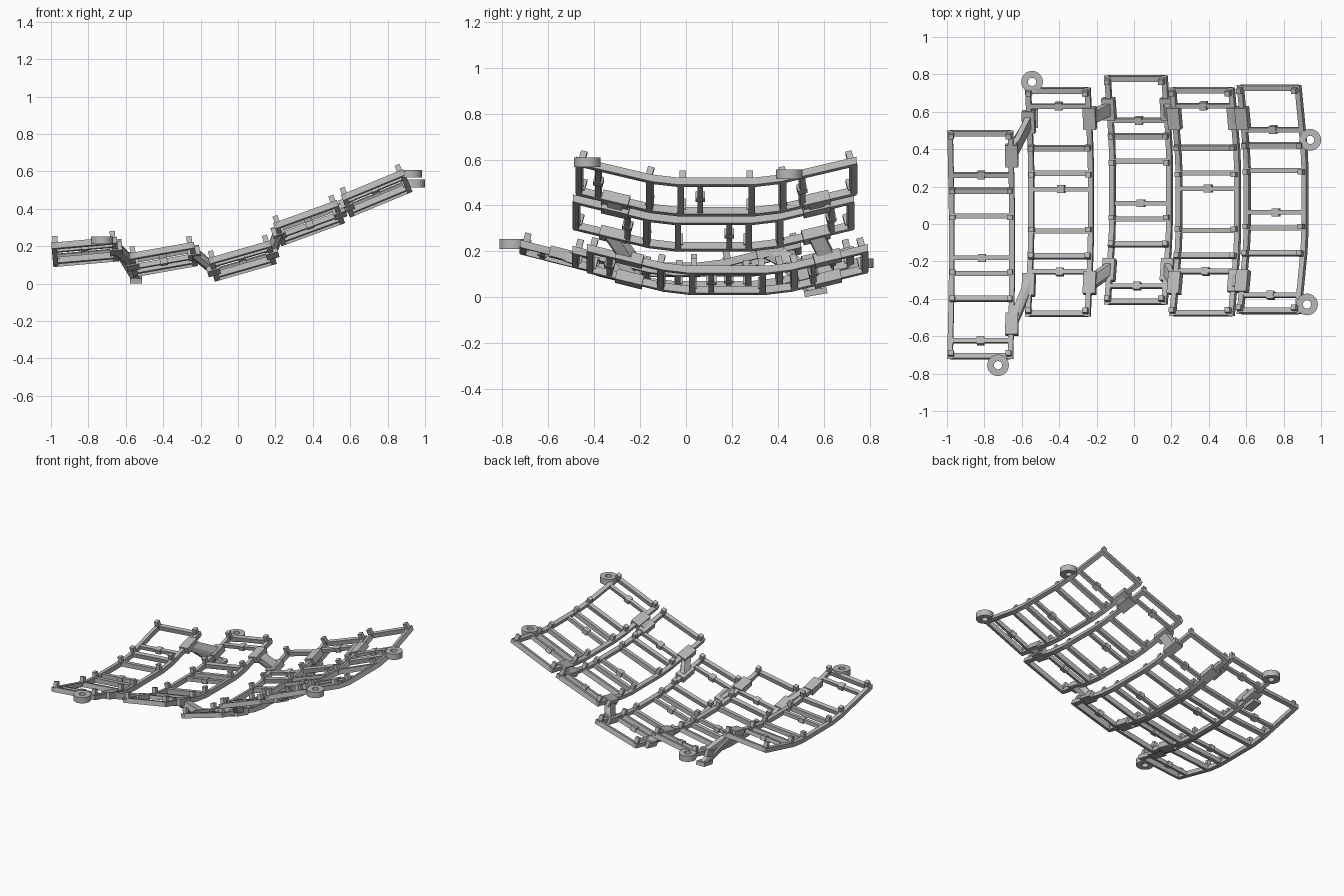
import bpy, bmesh, math
from mathutils import Matrix

cube = bpy.data.objects.get("Cube")
if cube:
    bpy.data.objects.remove(cube, do_unlink=True)

grey = bpy.data.materials.new("plain grey")
grey.use_nodes = True
COLOUR = (0.48, 0.48, 0.48, 1)
grey.diffuse_color = COLOUR
grey.node_tree.nodes["Principled BSDF"].inputs["Base Color"].default_value = COLOUR

THICK, RAIL = 0.033, 0.028
FLAT, KNEE, HALF = 0.17, 0.28, 0.612
SLOPE = math.radians(14.3)


def finish(bm, name, matrix=Matrix()):
    bmesh.ops.recalc_face_normals(bm, faces=bm.faces)
    mesh = bpy.data.meshes.new(name)
    bm.to_mesh(mesh)
    bm.free()
    mesh.materials.append(grey)
    obj = bpy.data.objects.new(name, mesh)
    bpy.context.collection.objects.link(obj)
    obj.matrix_world = matrix


def box(bm, matrix, size):
    bmesh.ops.create_cube(bm, size=1, matrix=matrix @ Matrix.Diagonal((*size, 1)))


def bend(v):
    """Height and slope angle of the cradle curve at distance v along it."""
    a, s = abs(v), math.copysign(1, v)
    if a <= FLAT:
        return 0, 0
    if a <= KNEE:
        return (a - FLAT) * math.tan(SLOPE / 2), s * SLOPE / 2
    return (KNEE - FLAT) * math.tan(SLOPE / 2) + (a - KNEE) * math.tan(SLOPE), s * SLOPE


def on_curve(u, v, lift=0):
    h, angle = bend(v)
    return Matrix.Translation((u, v, h)) @ Matrix.Rotation(angle, 4, "X") @ Matrix.Translation((0, 0, lift))


def rail(bm, u):
    """Bent side rail with a rectangular section."""
    rings = []
    for v in (-HALF, -KNEE, -FLAT, FLAT, KNEE, HALF):
        h = bend(v)[0]
        rings.append([bm.verts.new((u + du * RAIL / 2, v, h + dh))
                      for du, dh in ((-1, 0), (1, 0), (1, THICK), (-1, THICK))])
    for a, b in zip(rings, rings[1:]):
        for i in range(4):
            bm.faces.new((a[i], a[i - 1], b[i - 1], b[i]))
    bm.faces.new(rings[0])
    bm.faces.new(rings[-1])


class Column:
    def __init__(self, name, x, y, z, tilt, width, clip_side):
        self.matrix = Matrix.Translation((x, y, z)) @ Matrix.Rotation(-math.radians(tilt), 4, "Y")
        self.y, self.edge = y, width / 2 - RAIL / 2
        mid = THICK / 2
        bm = bmesh.new()
        for side in (-1, 1):
            rail(bm, side * self.edge)
        for row in (-1, 0, 1):
            centre = row * 0.447
            # key opening edges with locating pegs at both rails
            for end in (-1, 1):
                v = centre + end * 0.154
                box(bm, on_curve(0, v, mid), (width - RAIL, 0.028, THICK))
                for side in (-1, 1):
                    box(bm, on_curve(side * (self.edge - 0.008), v - end * 0.008, THICK + 0.012),
                        (0.028, 0.028, 0.05))
            # clip bar with its centre block
            v = centre + clip_side * 0.07
            box(bm, on_curve(0, v, mid), (width - RAIL, 0.024, THICK * 0.8))
            box(bm, on_curve(0, v, mid), (0.04, 0.042, THICK))
        finish(bm, name, self.matrix)

    def pad(self, side, y):
        return self.matrix @ on_curve(side * (self.edge + 0.004), y - self.y, THICK / 2)


columns = [
    Column("first_column", -0.812, -0.111, 0.104, 5, 0.352, -1),
    Column("second_column", -0.387, 0.117, 0.064, 10, 0.352, 1),
    Column("third_column", 0.042, 0.181, 0.058, 16, 0.345, -1),
    Column("fourth_column", 0.403, 0.119, 0.262, 20, 0.362, 1),
    Column("fifth_column", 0.766, 0.132, 0.422, 22.5, 0.362, -1),
]


def hull(name, blocks):
    bm = bmesh.new()
    for matrix, size in blocks:
        box(bm, matrix, size)
    result = bmesh.ops.convex_hull(bm, input=bm.verts[:])
    spare = [g for g in result["geom_interior"] + result["geom_unused"] if isinstance(g, bmesh.types.BMVert)]
    bmesh.ops.delete(bm, geom=list(set(spare)), context="VERTS")
    bmesh.ops.dissolve_limit(bm, angle_limit=0.01, verts=bm.verts[:], edges=bm.edges[:])
    finish(bm, name)


# Bridges between neighbouring columns: two pads and a tapered web
PAD, WEB = (0.068, 0.12, 0.046), (0.03, 0.065, 0.042)
bridges = [(0, 0.37, 0.55), (0, -0.54, -0.33), (1, 0.57, 0.62), (1, -0.32, -0.25),
           (2, 0.62, 0.57), (2, -0.25, -0.32), (3, 0.57, 0.57), (3, -0.31, -0.31)]
for i, y_right, y_left in bridges:
    a = columns[i].pad(1, y_right)
    b = columns[i + 1].pad(-1, y_left)
    hull("bridge_pad", [(a, PAD)])
    hull("bridge_pad", [(b, PAD)])
    hull("bridge_web", [(a, WEB), (b, WEB)])

# Low foot under the rear bridge of the first two columns, with its strut
foot = Matrix.Translation((-0.545, 0.565, 0.022)) @ Matrix.Rotation(0.17, 4, "X")
hull("bridge_foot", [(foot, (0.065, 0.1, 0.027))])
hull("foot_strut", [(columns[0].pad(1, 0.39), WEB), (foot, (0.03, 0.06, 0.027))])


def washer(name, place, outer=0.058, inner=0.022, height=0.042, sides=32):
    bm = bmesh.new()
    loops = []
    for r, h in ((inner, -1), (outer, -1), (outer, 1), (inner, 1)):
        loops.append([bm.verts.new((r * math.cos(t), r * math.sin(t), h * height / 2))
                      for t in (2 * math.pi * k / sides for k in range(sides))])
    for j in range(4):
        a, b = loops[j - 1], loops[j]
        for k in range(sides):
            bm.faces.new((a[k - 1], a[k], b[k], b[k - 1]))
    finish(bm, name, Matrix.Translation(place))


# Screw rings on the outside of the frame
for name, place in (("rear_right_ring", (-0.545, 0.76, 0.148)), ("front_right_ring", (-0.727, -0.755, 0.232)),
                    ("rear_left_ring", (0.942, 0.45, 0.535)), ("front_left_ring", (0.925, -0.43, 0.588))):
    washer(name, place)
